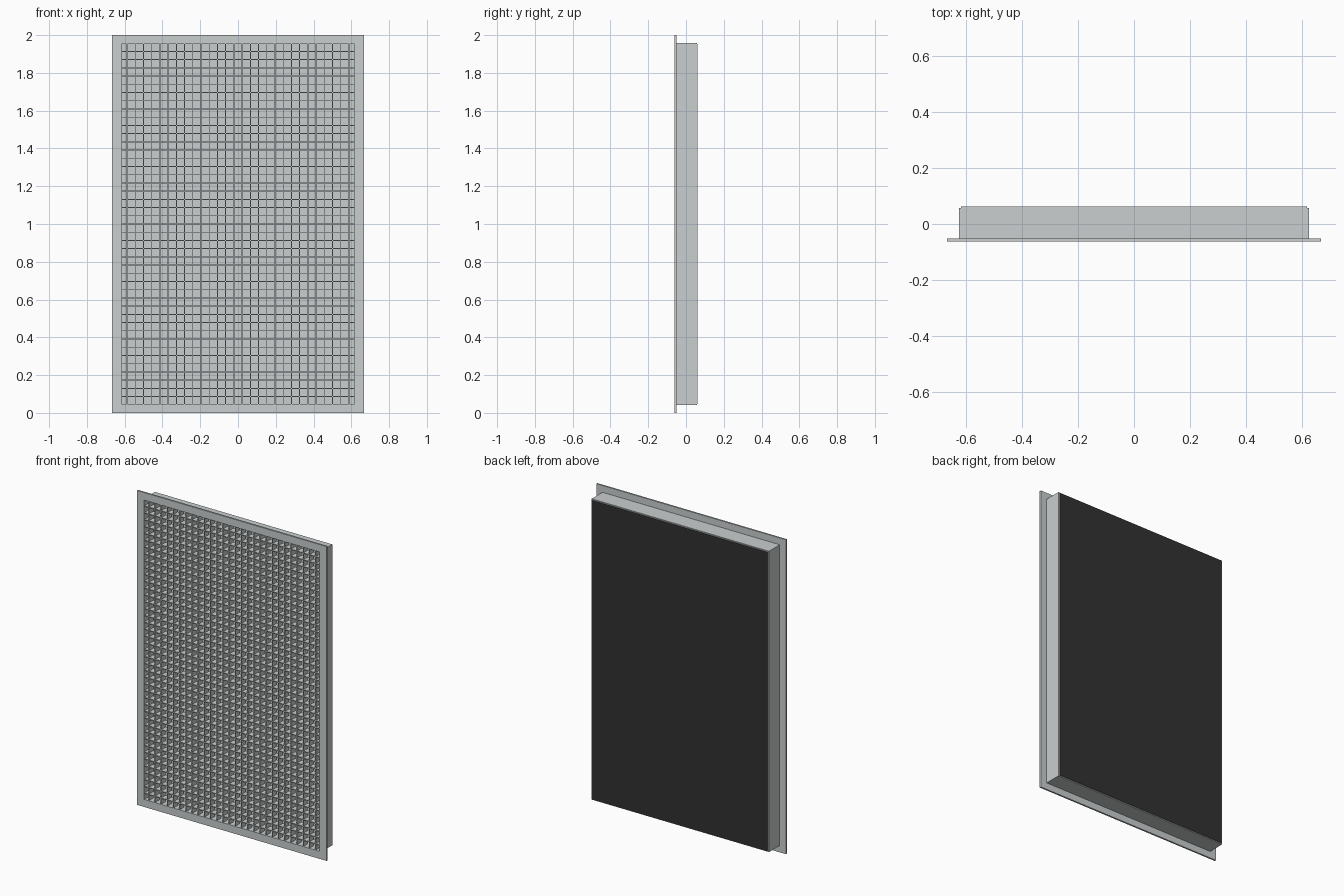
import bpy

if "Cube" in bpy.data.objects:
    bpy.data.objects.remove(bpy.data.objects["Cube"])


def material(name, rgb):
    m = bpy.data.materials.new(name)
    m.diffuse_color = (*rgb, 1)
    m.use_nodes = True
    m.node_tree.nodes["Principled BSDF"].inputs["Base Color"].default_value = m.diffuse_color
    return m


grey = material("grey_metal", (0.585, 0.62, 0.62))
black = material("black_backing", (0.031, 0.031, 0.031))


def mesh_object(name, verts, faces, mat):
    me = bpy.data.meshes.new(name)
    me.from_pydata(verts, [], faces)
    me.materials.append(mat)
    ob = bpy.data.objects.new(name, me)
    bpy.context.collection.objects.link(ob)
    return ob


def boxes(name, bounds, mat):
    """One object made of boxes given as (x0, x1, y0, y1, z0, z1)."""
    verts, faces = [], []
    for x0, x1, y0, y1, z0, z1 in bounds:
        b = len(verts)
        verts += [(x, y, z) for z in (z0, z1)
                  for x, y in ((x0, y0), (x1, y0), (x1, y1), (x0, y1))]
        faces += [(b + 3, b + 2, b + 1, b), (b + 4, b + 5, b + 6, b + 7)]
        faces += [(b + i, b + (i + 1) % 4, b + (i + 1) % 4 + 4, b + i + 4)
                  for i in range(4)]
    return mesh_object(name, verts, faces, mat)


def ring(name, hx, hz, ix, iz, y0, y1, mat):
    """Rectangular ring around the opening, centred on z = 1."""
    corners = ((-1, -1), (1, -1), (1, 1), (-1, 1))
    verts = [(sx * w, y, 1 + sz * h)
             for w, h, y in ((hx, hz, y0), (ix, iz, y0), (ix, iz, y1), (hx, hz, y1))
             for sx, sz in corners]
    faces = [(4 * l + i, 4 * l + (i + 1) % 4,
              4 * ((l + 1) % 4) + (i + 1) % 4, 4 * ((l + 1) % 4) + i)
             for l in range(4) for i in range(4)]
    return mesh_object(name, verts, faces, mat)


FRONT, BACK = -0.062, 0.062
IX, IZ = 0.617, 0.952          # half size of the opening
PITCH, THICK, DEPTH = 0.0435, 0.0045, 0.0435

# Flat front flange and the box collar behind it
ring("front_flange", 0.667, 1.0, IX, IZ, FRONT, FRONT + 0.011, grey)
ring("collar", 0.624, 0.957, IX, IZ, FRONT + 0.011, BACK - 0.005, grey)

# Grey panel closing the back, painted black on its rear face only
panel = boxes("back_panel", [(-IX, IX, BACK - 0.008, BACK, 1 - IZ, 1 + IZ)], grey)
panel.data.materials.append(black)
for p in panel.data.polygons:
    p.material_index = 1 if p.normal.y > 0.9 else 0

# Egg-crate core of crossing blades
y0, y1, t = FRONT + 0.002, FRONT + 0.002 + DEPTH, THICK / 2
xs = [(i - 13.5) * PITCH for i in range(28)]
zs = [1 + (i - 21) * PITCH for i in range(43)]
boxes("vertical_blades",
      [(x - t, x + t, y0, y1, 1 - IZ, 1 + IZ) for x in xs], grey)
boxes("horizontal_blades",
      [(-IX, IX, y0 + 0.0002, y1 - 0.0002, z - t, z + t) for z in zs], grey)
